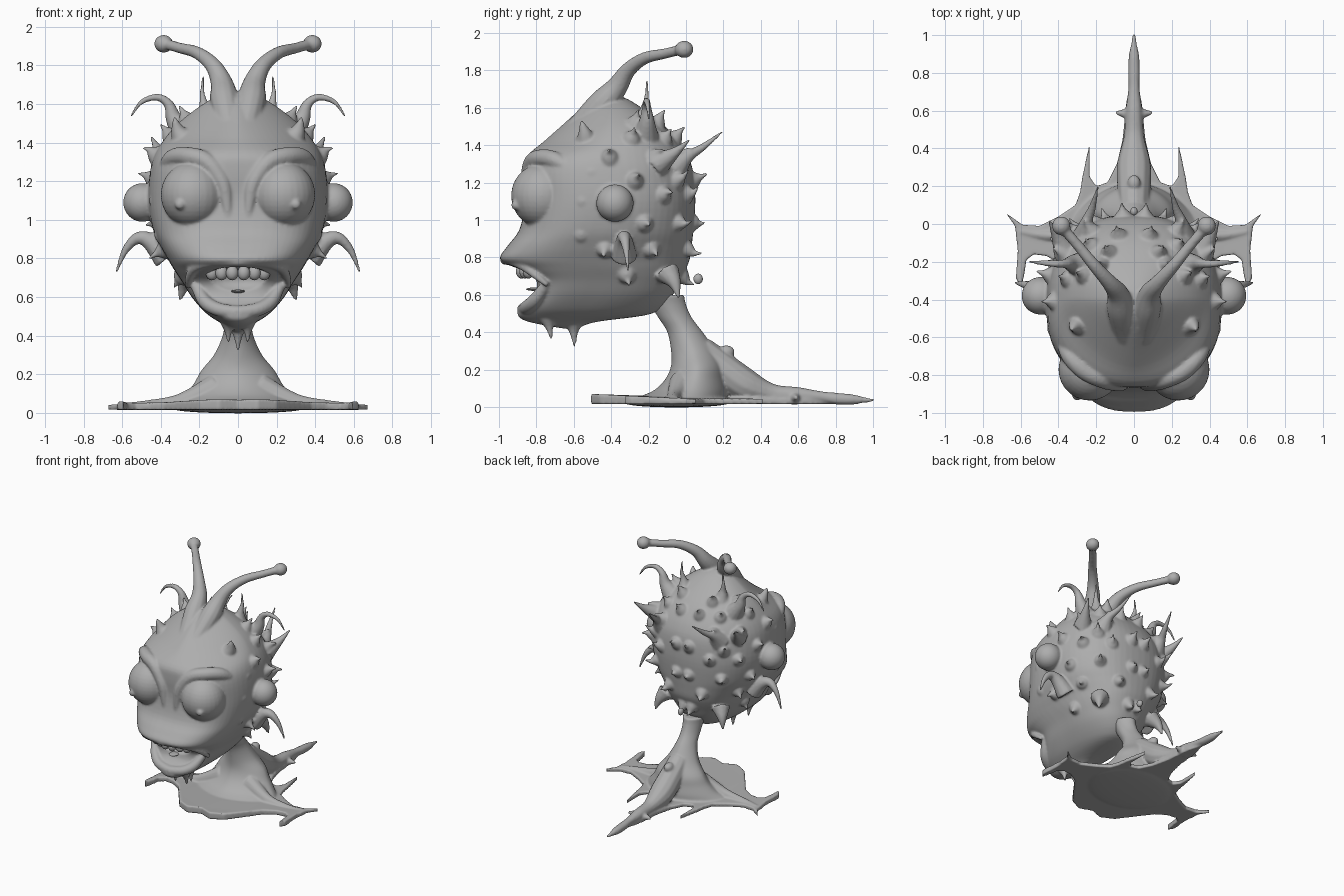
import bpy, bmesh, math, random
from mathutils import Vector, Matrix

if "Cube" in bpy.data.objects:
    bpy.data.objects.remove(bpy.data.objects["Cube"])
random.seed(4)

skin = bpy.data.materials.new("clay grey")
skin.diffuse_color = (0.42, 0.42, 0.42, 1)
skin.use_nodes = True
skin.node_tree.nodes["Principled BSDF"].inputs["Base Color"].default_value = skin.diffuse_color


def finish(bm, name, mirror=False):
    bmesh.ops.recalc_face_normals(bm, faces=bm.faces)
    me = bpy.data.meshes.new(name)
    bm.to_mesh(me)
    bm.free()
    for p in me.polygons:
        p.use_smooth = True
    me.materials.append(skin)
    ob = bpy.data.objects.new(name, me)
    bpy.context.collection.objects.link(ob)
    if mirror:
        m = ob.modifiers.new("mirror", 'MIRROR')
        m.use_mirror_merge = False
    return ob


def smooth_path(pts, steps):
    """Catmull-Rom through tuples of any length."""
    out = []
    for i in range(len(pts) - 1):
        a, b, c, d = pts[max(i - 1, 0)], pts[i], pts[i + 1], pts[min(i + 2, len(pts) - 1)]
        for k in range(steps):
            t = k / steps
            out.append([0.5 * (2 * q + (r - p) * t + (2 * p - 5 * q + 4 * r - s) * t * t
                        + (3 * q - p - 3 * r + s) * t ** 3) for p, q, r, s in zip(a, b, c, d)])
    out.append(list(pts[-1]))
    return out


def skin_rings(bm, rings):
    vs = [[bm.verts.new(p) for p in r] for r in rings]
    n = len(vs[0])
    for a, b in zip(vs, vs[1:]):
        for i in range(n):
            bm.faces.new((a[i], a[(i + 1) % n], b[(i + 1) % n], b[i]))
    bm.faces.new(vs[0])
    bm.faces.new(vs[-1])


def add_tube(bm, pts, steps=5, n=12):
    """Tapered tube along (x, y, z, radius) points."""
    path = smooth_path(pts, steps)
    P = [Vector(p[:3]) for p in path]
    rings, prev, u = [], None, None
    for i, p in enumerate(P):
        t = (P[min(i + 1, len(P) - 1)] - P[max(i - 1, 0)]).normalized()
        u = t.orthogonal().normalized() if prev is None else prev.rotation_difference(t) @ u
        prev = t
        v, r = t.cross(u), max(path[i][3], 0.006)
        rings.append([p + r * (math.cos(a) * u + math.sin(a) * v)
                      for a in (2 * math.pi * k / n for k in range(n))])
    skin_rings(bm, rings)


def tubes(name, paths, mirror=True):
    bm = bmesh.new()
    for p in paths:
        add_tube(bm, p)
    return finish(bm, name, mirror)


def balls(name, items, mirror=True):
    """Ellipsoids given as (centre, radii)."""
    bm = bmesh.new()
    for c, r in items:
        bmesh.ops.create_uvsphere(bm, u_segments=28, v_segments=18, radius=1,
                                  matrix=Matrix.Translation(c) @ Matrix.Diagonal((*r, 1)))
    return finish(bm, name, mirror)


def section_point(s, a):
    """Point on a section (z, front y, back y, half width, front squareness, back squareness)."""
    z, yf, yb, w, nf, nb = s
    c, d = math.cos(a), math.sin(a)
    e = 2 / (nf if d < 0 else nb)
    return Vector((math.copysign(abs(c) ** e, c) * w,
                   (yf + yb) / 2 + math.copysign(abs(d) ** e, d) * (yb - yf) / 2, z))


def stack(name, sections, steps=4, seg=64):
    path = smooth_path(sections, steps)
    bm = bmesh.new()
    skin_rings(bm, [[section_point(s, 2 * math.pi * k / seg) for k in range(seg)] for s in path])
    return finish(bm, name), path


def blend(name, parts, voxel, rounds):
    """Join parts into one sculpted skin."""
    bpy.ops.object.select_all(action='DESELECT')
    for o in parts:
        o.select_set(True)
    bpy.context.view_layer.objects.active = parts[0]
    bpy.ops.object.convert(target='MESH')
    bpy.ops.object.join()
    ob = bpy.context.view_layer.objects.active
    ob.name = name
    r = ob.modifiers.new("skin", 'REMESH')
    r.mode, r.voxel_size, r.use_smooth_shade = 'VOXEL', voxel, True
    s = ob.modifiers.new("soften", 'SMOOTH')
    s.factor, s.iterations = 0.5, rounds


# head: square jaw, wedge-shaped forehead, open mouth
head, head_path = stack("head", [(*s, 2.3) for s in [
    (.42, -.66, -.58, .02, 2.2), (.455, -.84, -.48, .07, 2.4), (.49, -.90, -.22, .13, 2.6),
    (.53, -.88, -.13, .18, 3.2), (.60, -.81, -.07, .24, 4), (.68, -.81, -.03, .29, 3.8),
    (.74, -.91, 0, .33, 3), (.79, -.995, .02, .36, 2.6), (.86, -.955, .03, .40, 2.7),
    (.95, -.89, .04, .44, 2.7), (1.1, -.86, .05, .465, 2.6), (1.25, -.865, .04, .455, 2.5),
    (1.34, -.85, .01, .43, 2.2), (1.42, -.76, -.04, .38, 1.7), (1.5, -.67, -.11, .31, 1.5),
    (1.58, -.58, -.21, .21, 1.4), (1.64, -.50, -.30, .11, 1.4), (1.665, -.43, -.36, .03, 2)]])
cutter = balls("mouth_cutter", [((0, -.89, .685), (.185, .13, .075))], False)
cut = head.modifiers.new("mouth", 'BOOLEAN')
cut.operation, cut.object, cut.solver = 'DIFFERENCE', cutter, 'EXACT'
parts = [head]

# lips
parts.append(tubes("upper_lip", [[(0, -.97, .785, .025), (.13, -.935, .782, .026), (.22, -.87, .755, .026),
                                  (.255, -.80, .70, .02), (.26, -.74, .65, .012)]]))
parts.append(tubes("lower_lip", [[(0, -.87, .52, .036), (.1, -.85, .535, .036), (.165, -.81, .57, .036),
                                  (.205, -.765, .63, .03), (.235, -.73, .69, .02)]]))

# eyes
parts.append(balls("front_eye", [((.235, -.77, 1.13), (.165, .165, .17)),
                                 ((.30, -.905, 1.08), (.028, .03, .028))]))
parts.append(balls("side_eye", [((.495, -.38, 1.09), (.1, .1, .1))]))

# brow ridges and nose bridge folds
parts.append(tubes("brow", [[(.05, -.85, .98, .02), (.06, -.85, 1.1, .032), (.085, -.845, 1.2, .042),
                             (.16, -.825, 1.30, .047), (.26, -.78, 1.33, .048), (.34, -.70, 1.32, .045),
                             (.39, -.60, 1.26, .03)]]))

# feelers growing from the forehead, with round tips
parts.append(tubes("feeler", [[(.03, -.68, 1.40, .05), (.05, -.56, 1.51, .065), (.07, -.45, 1.62, .075),
                               (.085, -.37, 1.71, .058), (.13, -.31, 1.80, .042), (.21, -.22, 1.865, .033),
                               (.30, -.11, 1.89, .028), (.37, -.03, 1.91, .028)]]))
parts.append(balls("feeler_tip", [((.385, -.01, 1.912), (.049, .05, .046))]))

# long curled spikes
parts.append(tubes("long_spike", [
    [(.27, -.22, 1.44, .08), (.33, -.21, 1.52, .045), (.36, -.21, 1.60, .026), (.42, -.21, 1.635, .019),
     (.50, -.205, 1.61, .013), (.555, -.2, 1.535, .006)],
    [(.16, -.22, 1.50, .07), (.175, -.22, 1.59, .028), (.185, -.21, 1.66, .013), (.18, -.21, 1.75, .006)],
    [(.25, -.06, 1.28, .08), (.25, .01, 1.34, .035), (.22, .09, 1.39, .02), (.19, .2, 1.475, .006)],
    [(.37, -.33, .80, .07), (.45, -.33, .885, .048), (.52, -.33, .905, .032), (.585, -.32, .84, .019),
     (.632, -.31, .725, .006)],
    [(.36, -.15, 1.30, .07), (.41, -.06, 1.36, .03), (.45, .02, 1.43, .006)],
    [(.24, -.1, .72, .07), (.28, -.06, .66, .035), (.30, -.04, .58, .006)],
    [(.27, -.53, 1.40, .08), (.31, -.54, 1.46, .04), (.33, -.56, 1.53, .008)],
    [(.05, -.74, .47, .045), (.05, -.73, .42, .02), (.05, -.72, .36, .006)]]))
parts.append(tubes("chin_spike", [[(0, -.60, .46, .06), (0, -.60, .40, .025), (0, -.595, .32, .006)]], False))

# rows of short spikes over the back
bm = bmesh.new()
rows = [(.70, (15, 50, 82)), (.84, (5, 35, 68)), (.98, (20, 52, 82)), (1.12, (35, 65)),
        (1.2, (12, 48, 82)), (1.33, (0, 35, 65)), (1.45, (15, 50, 82)), (1.53, (25, 65))]
for z, angles in rows:
    s = min(head_path, key=lambda q: abs(q[0] - z))
    for deg in angles:
        p = section_point(s, math.radians(deg + random.uniform(-4, 4)))
        d = (p - Vector((0, -.4, 1.03))).normalized()
        h = random.uniform(.06, .10)
        bend = Vector((0, 0, random.uniform(-.02, .03)))
        add_tube(bm, [(*(p - d * .05), .075), (*(p + d * .01), .042), (*(p + d * h * .5), .018),
                      (*(p + d * h + bend), .006)], 4, 12)
parts.append(finish(bm, "short_spikes", True))

# cheek bumps
parts.append(balls("cheek_bump", [((.39, -.56, .93), (.045, .055, .055)), ((.42, -.55, 1.1), (.04, .05, .05)),
                                  ((.41, -.5, 1.25), (.045, .06, .05))]))
blend("head", parts, .0085, 5)
bpy.data.objects.remove(cutter)

# teeth, tongue tip and loose nape scale
balls("teeth", [((x, -.89 + x * .35, .725), (.032, .03, .038)) for x in (.03, .085, .135)])
balls("tongue_tip", [((0, -.81, .63), (.035, .045, .009))], False)
balls("loose_scale", [((0, .065, .685), (.02, .025, .028))], False)

# neck flaring into the base
neck, _ = stack("neck", [(*s, 1.7, 1.7) for s in [
    (.60, -.21, -.01, .085), (.55, -.19, 0, .075), (.48, -.15, .03, .07), (.40, -.10, .09, .08),
    (.30, -.08, .16, .125), (.22, -.08, .20, .19), (.15, -.11, .21, .23), (.09, -.17, .22, .28),
    (.05, -.26, .22, .33), (.025, -.29, .22, .35)]])
stand = [neck, balls("neck_bump", [((0, .215, .295), (.035, .045, .035))], False)]

# tail
stand.append(tubes("tail", [[(0, .08, .30, .08), (0, .2, .20, .09), (0, .32, .115, .09), (0, .46, .07, .055),
                             (0, .6, .062, .045), (0, .72, .055, .03), (0, .8, .045, .032), (0, .89, .04, .028),
                             (0, .95, .038, .016), (0, 1.005, .035, .008)]], False))
stand.append(tubes("tail_fin", [[(0, .58, .05, .04), (.05, .585, .05, .025), (.1, .59, .05, .008)]]))

# flat base with forked corners
half = [(0, -.47), (.1, -.51), (.2, -.46), (.29, -.34), (.38, -.22), (.46, -.17), (.53, -.16), (.57, -.19),
        (.58, -.26), (.595, -.33), (.625, -.29), (.615, -.14), (.63, -.01), (.68, .06), (.59, -.005), (.5, -.01),
        (.40, .04), (.31, .10), (.285, .17), (.275, .24), (.235, .43), (.235, .25), (.2, .2), (.14, .22),
        (.09, .32), (.06, .45), (.04, .65), (0, .8)]
outline = half + [(-x, y) for x, y in half[-2:0:-1]]
bm = bmesh.new()
face = bm.faces.new([bm.verts.new((x, y, .016)) for x, y in outline])
top = bmesh.ops.extrude_face_region(bm, geom=[face])["geom"]
for v in top:
    if isinstance(v, bmesh.types.BMVert):
        v.co.z = .045 + .025 * max(0, -v.co.y) / .5
bmesh.ops.triangulate(bm, faces=[f for f in bm.faces if len(f.verts) > 4])
stand.append(finish(bm, "base"))

# raised ridges along the base and underside swell
stand.append(tubes("base_ridge", [[(.12, -.02, .13, .07), (.3, -.06, .06, .04), (.48, -.06, .04, .025),
                                   (.60, -.04, .035, .018)]]))
stand.append(balls("base_pad", [((0, -.05, .022), (.34, .28, .024))], False))
blend("neck_and_base", stand, .0085, 4)
